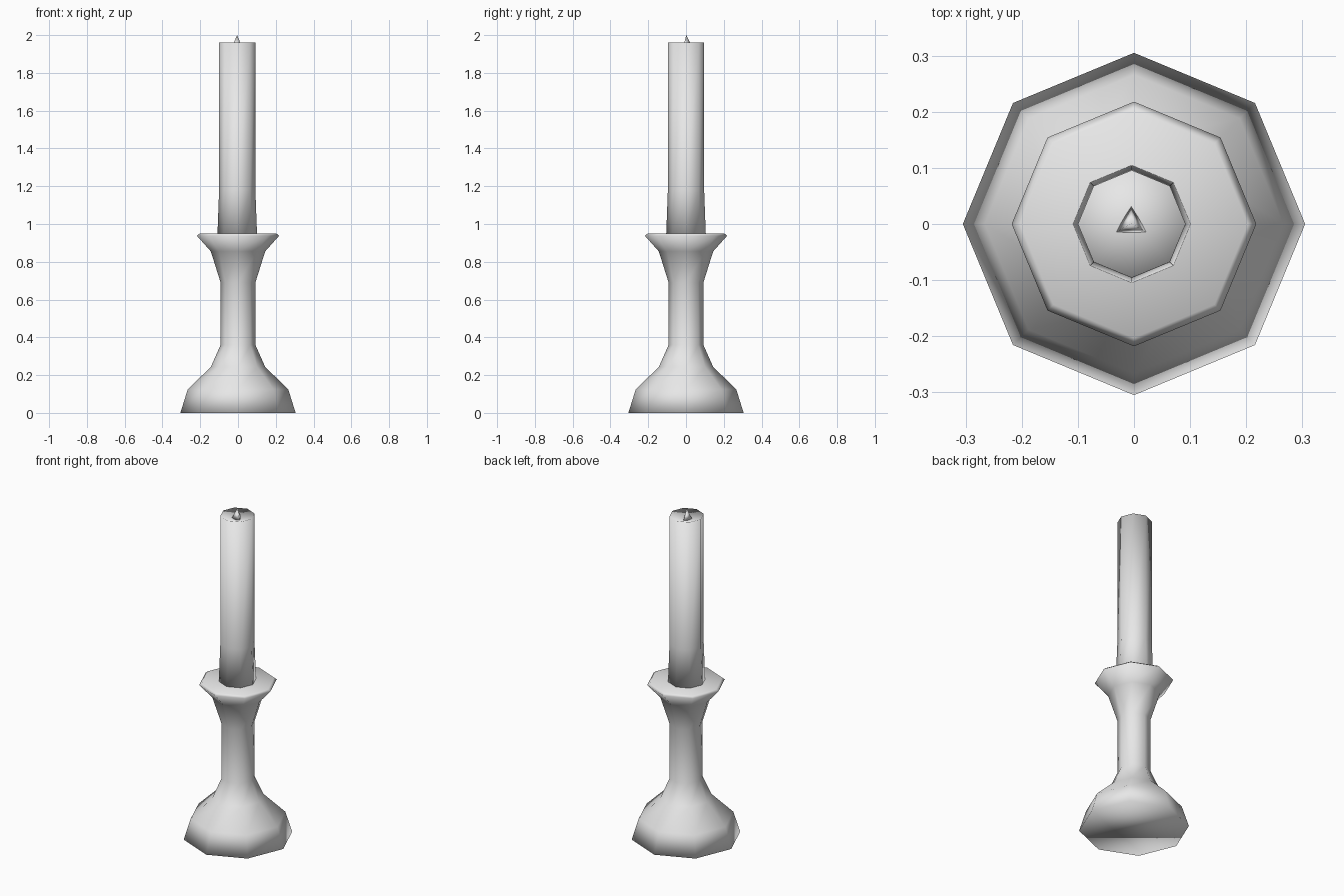
import bpy
import bmesh
import math

cube = bpy.data.objects.get("Cube")
if cube:
    bpy.data.objects.remove(cube, do_unlink=True)

grey = bpy.data.materials.new("light_grey")
grey.use_nodes = True
colour = (0.8, 0.8, 0.8, 1.0)
grey.diffuse_color = colour
grey.node_tree.nodes["Principled BSDF"].inputs["Base Color"].default_value = colour


def turned_part(name, profile, sides=8, tip=None, turn=0.0, centre=(0, 0)):
    """Lathe (radius, z) rings; close below with a flat cap, above with a tip or cap."""
    bm = bmesh.new()
    rings = []
    for radius, z in profile:
        ring = []
        for i in range(sides):
            a = turn + math.tau * i / sides
            ring.append(bm.verts.new((centre[0] + radius * math.cos(a),
                                      centre[1] + radius * math.sin(a), z)))
        rings.append(ring)
    for low, high in zip(rings, rings[1:]):
        for i in range(sides):
            j = (i + 1) % sides
            bm.faces.new((low[i], low[j], high[j], high[i]))
    bm.faces.new(rings[0][::-1])
    if tip is None:
        bm.faces.new(rings[-1])
    else:
        point = bm.verts.new((centre[0], centre[1], tip))
        for i in range(sides):
            bm.faces.new((rings[-1][i], rings[-1][(i + 1) % sides], point))
    for face in bm.faces:
        face.smooth = True
    mesh = bpy.data.meshes.new(name)
    bm.to_mesh(mesh)
    bm.free()
    mesh.materials.append(grey)
    obj = bpy.data.objects.new(name, mesh)
    bpy.context.collection.objects.link(obj)
    return obj


# Holder: flared foot, slim stem and drip dish with a bevelled lip
turned_part("candle_holder", [
    (0.305, 0.0), (0.266, 0.125), (0.144, 0.243), (0.092, 0.36),
    (0.092, 0.69), (0.144, 0.855), (0.218, 0.938), (0.203, 0.95)])

# Candle: slightly wider at the foot, hollowed at the top
turned_part("candle", [(0.105, 0.94), (0.096, 1.18), (0.096, 1.96)],
            tip=1.93, centre=(-0.004, 0))

# Wick: small three-sided spike standing in the hollow
turned_part("wick", [(0.034, 1.932)], sides=3, tip=2.0,
            turn=math.pi / 2, centre=(-0.005, 0.001))
